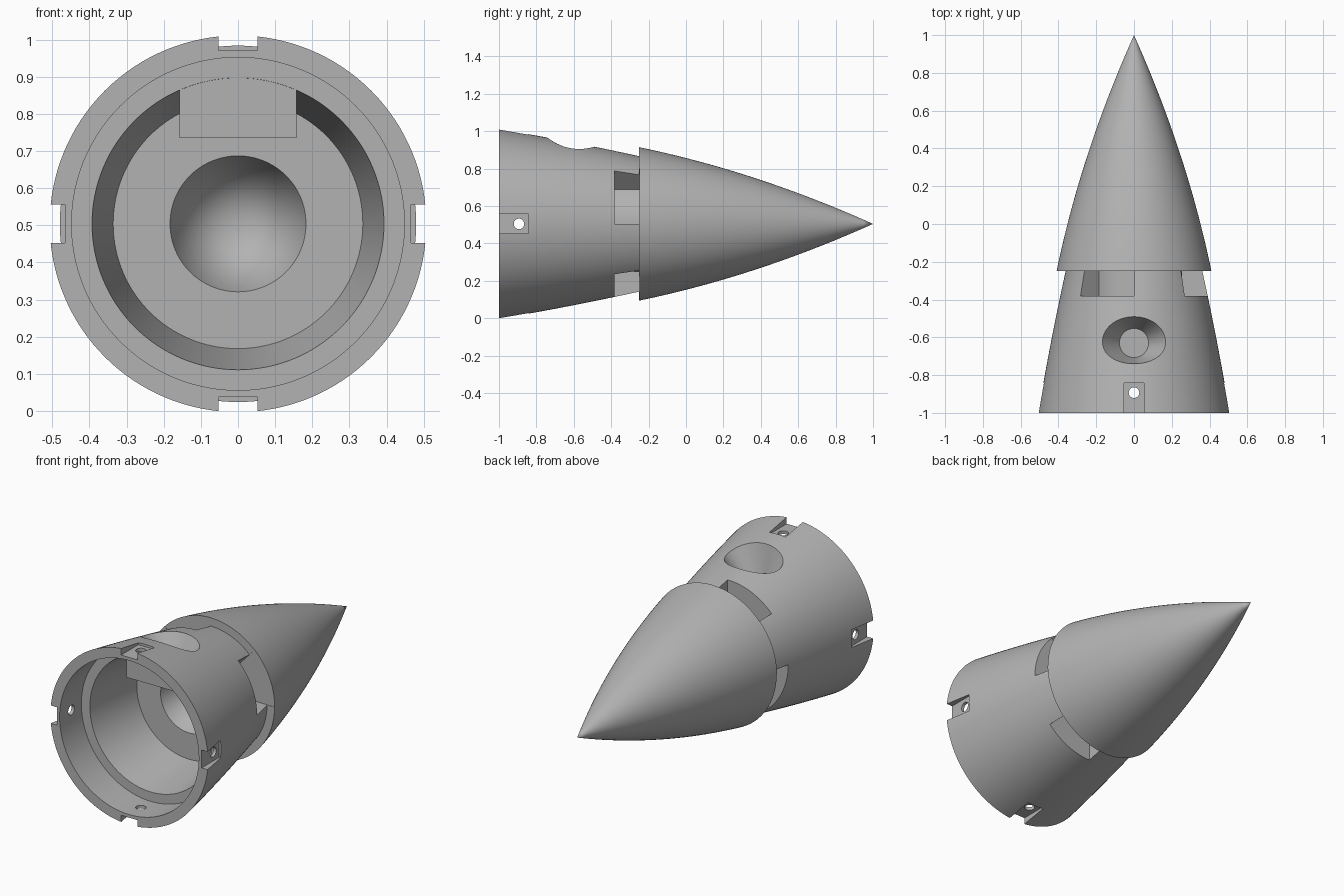
import bpy, bmesh, math
from mathutils import Matrix, Vector

cube = bpy.data.objects.get("Cube")
if cube:
    bpy.data.objects.remove(cube, do_unlink=True)

AXIS_Z = 0.504
CENTRE = Vector((0, 0, AXIS_Z))

grey = bpy.data.materials.new("plain grey")
grey.use_nodes = True
colour = (0.45, 0.45, 0.45, 1)
grey.diffuse_color = colour
grey.node_tree.nodes["Principled BSDF"].inputs["Base Color"].default_value = colour


def finish(name, bm):
    bmesh.ops.recalc_face_normals(bm, faces=bm.faces)
    mesh = bpy.data.meshes.new(name)
    bm.to_mesh(mesh)
    bm.free()
    mesh.materials.append(grey)
    obj = bpy.data.objects.new(name, mesh)
    bpy.context.collection.objects.link(obj)
    return obj


def loft(name, rings):
    """Closed solid through rings holding equal numbers of points."""
    bm = bmesh.new()
    loops = [[bm.verts.new(p) for p in ring] for ring in rings]
    n = len(loops[0])
    for a, b in zip(loops, loops[1:]):
        for i in range(n):
            j = (i + 1) % n
            bm.faces.new((a[i], a[j], b[j], b[i]))
    bm.faces.new(loops[0])
    bm.faces.new(loops[-1])
    return finish(name, bm)


def lathe(name, profile, steps=128):
    """Turn (radius, y) points about the long axis."""
    bm = bmesh.new()
    verts = [bm.verts.new((r, y, AXIS_Z)) for r, y in profile]
    edges = [bm.edges.new(pair) for pair in zip(verts, verts[1:])]
    bmesh.ops.spin(bm, geom=verts + edges, cent=CENTRE, axis=(0, 1, 0),
                   angle=math.tau, steps=steps)
    bmesh.ops.remove_doubles(bm, verts=bm.verts, dist=1e-5)
    return finish(name, bm)


def box(name, x, y, z):
    rect = [(x[0], z[0]), (x[1], z[0]), (x[1], z[1]), (x[0], z[1])]
    return loft(name, [[(px, py, pz) for px, pz in rect] for py in y])


def ellipse(cy, z, rx, ry, n=64):
    return [(rx * math.cos(math.tau * i / n), cy + ry * math.sin(math.tau * i / n), z)
            for i in range(n)]


def turn(obj, quarter):
    """Rotate the mesh by quarter turns about the long axis."""
    spin = Matrix.Rotation(-quarter * math.pi / 2, 4, 'Y')
    obj.data.transform(Matrix.Translation(CENTRE) @ spin @ Matrix.Translation(-CENTRE))
    return obj


# Shell: hollow tail, stepped shoulder and pointed nose in one profile
def tail_radius(t):
    return 0.507 - 0.125 * t - 0.02 * t * t


def nose_radius(t):
    return 0.41 * (1 - t) * (1 + 0.37 * t)


profile = [(0, 0.1), (0.183, -0.45), (0.336, -0.45), (0.393, -0.8),
           (0.448, -0.8), (0.448, -1)]
profile += [(tail_radius(i / 10), -1 + 0.75 * i / 10) for i in range(11)]
profile += [(nose_radius(i / 24), -0.25 + 1.25 * i / 24) for i in range(25)]
shell = lathe("nose_shell", profile)

# Inner block that backs the recess on top
block = loft("recess_block", [
    [(-0.158, y, 0.735), (0.158, y, 0.735), (0.158, y, top), (-0.158, y, top)]
    for y, top in ((-0.798, 0.92), (-0.43, 0.86))])

# Oval funnel recess
cutters = [loft("recess_cutter", [ellipse(-0.63, 0.79, 0.077, 0.077),
                                  ellipse(-0.592, 1.04, 0.267, 0.162)])]

# Rim notches, screw holes and curved shoulder slots, four of each
arc = [math.radians(46.5) * i / 24 for i in range(25)]
sector = ([(0.255 * math.cos(a), 0.255 * math.sin(a)) for a in arc]
          + [(0.5 * math.cos(a), 0.5 * math.sin(a)) for a in reversed(arc)])
for q in range(4):
    notch = box("notch_cutter", (-0.052, 0.052), (-1.1, -0.842),
                (AXIS_Z + 0.466, AXIS_Z + 0.6))
    hole = loft("hole_cutter", [ellipse(-0.893, AXIS_Z + h, 0.028, 0.028, 32)
                                for h in (0.42, 0.55)])
    slot = loft("slot_cutter", [[(x, y, AXIS_Z + z) for x, z in sector]
                                for y in (-0.382, -0.248)])
    cutters += [turn(part, q) for part in (notch, hole, slot)]

# Combine the parts into one solid
for part in [block] + cutters:
    part.hide_render = True
    mod = shell.modifiers.new(part.name, 'BOOLEAN')
    mod.operation = 'UNION' if part == block else 'DIFFERENCE'
    mod.solver = 'EXACT'
    mod.object = part
graph = bpy.context.evaluated_depsgraph_get()
solid = bpy.data.meshes.new_from_object(shell.evaluated_get(graph))
shell.modifiers.clear()
shell.data = solid
solid.materials.clear()
solid.materials.append(grey)
for part in [block] + cutters:
    bpy.data.objects.remove(part, do_unlink=True)

# Smooth turned surfaces, crisp cut edges
bpy.ops.object.select_all(action='DESELECT')
shell.select_set(True)
bpy.context.view_layer.objects.active = shell
bpy.ops.object.shade_smooth_by_angle(angle=math.radians(25))
